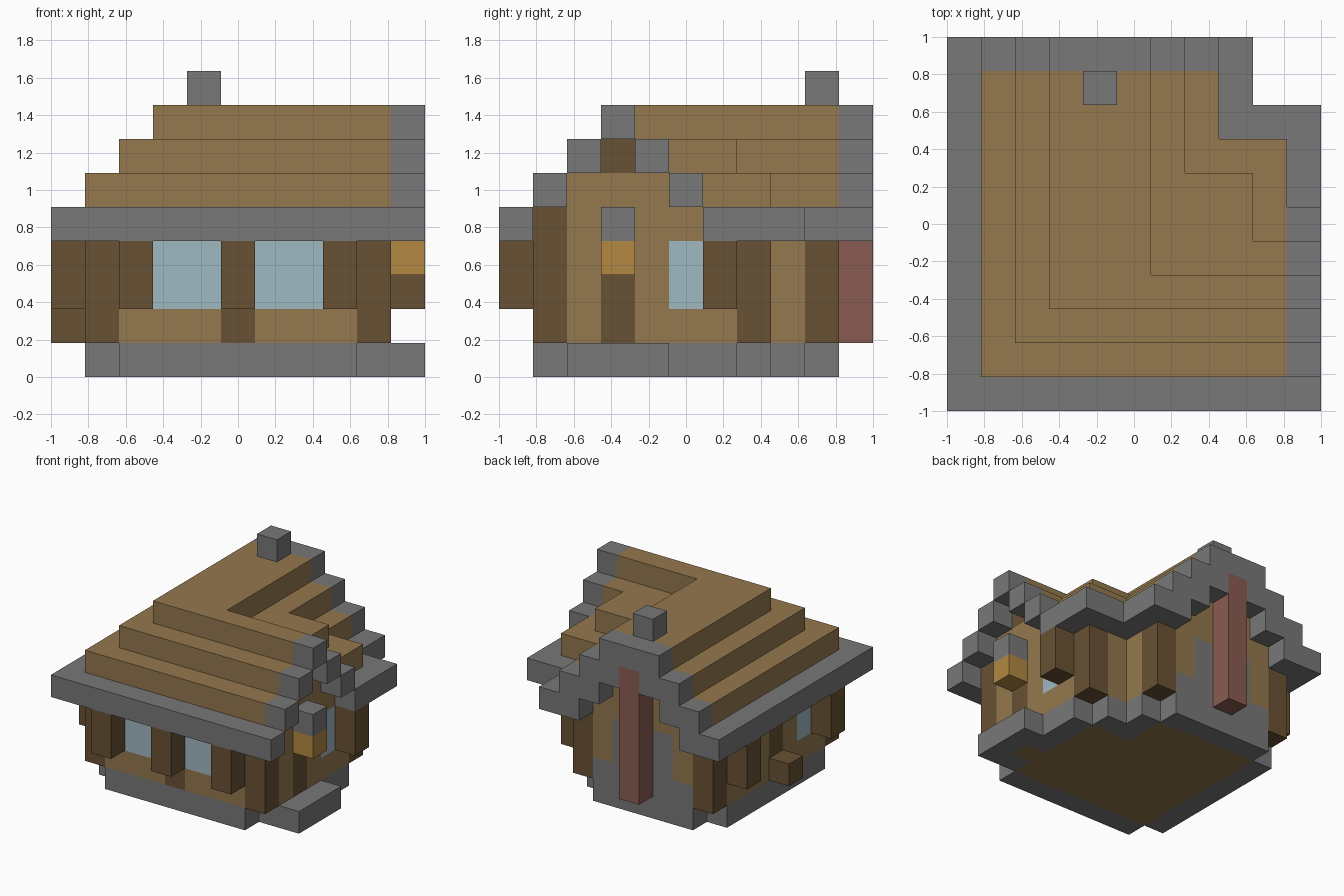
import bpy, bmesh
from mathutils import Vector

if "Cube" in bpy.data.objects:
    bpy.data.objects.remove(bpy.data.objects["Cube"], do_unlink=True)

U = 2 / 11  # edge length of one building block


def material(name, r, g, b):
    def linear(c):
        c /= 255
        return c / 12.92 if c < 0.04 else ((c + 0.055) / 1.055) ** 2.4
    m = bpy.data.materials.new(name)
    col = (linear(r), linear(g), linear(b), 1)
    m.use_nodes = True
    m.diffuse_color = col
    bsdf = m.node_tree.nodes["Principled BSDF"]
    bsdf.inputs["Base Color"].default_value = col
    bsdf.inputs["Roughness"].default_value = 0.9
    return m


stone = material("grey stone", 120, 120, 120)
plank = material("tan planks", 148, 120, 78)
log = material("dark log", 104, 81, 51)
glass = material("pale blue glass", 160, 184, 194)
glow = material("amber lamp", 178, 136, 66)
brick = material("red brick", 138, 92, 82)

cells = {}       # block position -> part name
part_mats = {}   # part name -> material


def fill(name, mat, xs, ys, zs):
    """Fill an inclusive block range; later parts replace earlier ones."""
    part_mats[name] = mat
    span = lambda r: range(r[0], r[1] + 1) if isinstance(r, tuple) else (r,)
    for i in span(xs):
        for j in span(ys):
            for k in span(zs):
                cells[i, j, k] = name


# Foundation: front wing plus rear body, corners left open under the posts
for xs, ys in (((2, 8), (1, 7)), ((1, 9), (2, 6)), ((1, 7), (2, 8)), ((2, 6), (2, 9))):
    fill("foundation", stone, xs, ys, 0)
    fill("walls", plank, xs, ys, (1, 4))
fill("floor", plank, (2, 8), (2, 6), 0)
fill("floor", plank, (2, 6), (7, 8), 0)
fill("floor", plank, 9, 3, 0)
fill("entrance_step", stone, 10, (2, 4), 0)

# Corner posts
for i, j in ((1, 1), (9, 1), (9, 7), (7, 9), (1, 9)):
    fill("corner_posts", log, i, j, (1, 4))

# Front windows with shutter posts
for i in (3, 6):
    fill("front_windows", glass, (i, i + 1), 1, (2, 3))
for i in (2, 5, 8):
    fill("front_shutters", log, i, 0, (2, 3))
fill("front_beam", log, 5, 1, (1, 3))

# Left wall as seen from the front: windows, shutters, beam and ledge
for j in (3, 7):
    fill("side_windows", glass, 1, j, (2, 3))
for j in (2, 8):
    fill("side_shutters", log, 0, j, (2, 3))
fill("side_beam", log, 1, 5, (1, 3))
fill("side_ledge", log, 0, 5, 1)

# Entrance wall: door, window, shutter
fill("door", log, 9, 3, (1, 3))
fill("entrance_window", glass, 9, 5, (2, 3))
fill("entrance_shutter", log, 10, 6, (2, 3))

# Stone hearth wall at the back
fill("hearth_wall", stone, (2, 6), 9, 1)
fill("hearth_wall", stone, (3, 5), 9, (2, 3))

# Stepped roof: rear body and wing meeting in a valley
for n in range(3):
    k = 5 + n
    fill("roof", plank, (1 + n, 7 - n), (1 + n, 9), k)
fill("roof", plank, (1, 9), (1, 7), 5)
fill("roof", plank, (2, 8), (2, 6), 6)
fill("roof", plank, 9, (2, 4), 6)
fill("roof", plank, (3, 9), 3, 7)
fill("gable_beam", log, 9, 3, 6)

# Eaves
fill("eaves", stone, (0, 10), 0, 4)
fill("eaves", stone, 0, (0, 10), 4)
fill("eaves", stone, 8, (8, 10), 4)
fill("eaves", stone, (8, 10), 8, 4)
fill("eaves", stone, 10, (6, 8), 4)

# Stepped gable trims
for n in range(4):
    for j in (n, 6 - n):
        fill("entrance_gable_trim", stone, 10, j, 4 + n)
    fill("back_gable_trim", stone, (n, n + 1), 10, 4 + n)
    fill("back_gable_trim", stone, (7 - n, 8 - n), 10, 4 + n)

# Chimney
fill("chimney_breast", brick, 4, 10, (1, 6))
fill("chimney_pot", stone, 4, 9, 8)

# Hanging lamp above the door
fill("lamp", glow, 10, 3, 3)
fill("lamp_cap", stone, 10, 3, 4)

AXES = [Vector(a) * s for a in ((1, 0, 0), (0, 1, 0), (0, 0, 1)) for s in (1, -1)]


def build(name, mat):
    """Make the outer skin of one part and merge its flat faces."""
    bm = bmesh.new()
    for cell, owner in cells.items():
        if owner != name:
            continue
        c = Vector(cell) + Vector((0.5, 0.5, 0.5))
        for n in AXES:
            if tuple(int(a + b) for a, b in zip(cell, n)) in cells:
                continue
            u = Vector((n.y, n.z, n.x))
            v = n.cross(u)
            corners = [c + (n + u * a + v * b) / 2
                       for a, b in ((-1, -1), (1, -1), (1, 1), (-1, 1))]
            bm.faces.new([bm.verts.new((p.x * U - 1, p.y * U - 1, p.z * U))
                          for p in corners])
    bmesh.ops.remove_doubles(bm, verts=bm.verts[:], dist=U / 100)
    bmesh.ops.dissolve_limit(bm, angle_limit=0.01, verts=bm.verts[:], edges=bm.edges[:])
    mesh = bpy.data.meshes.new(name)
    bm.to_mesh(mesh)
    bm.free()
    mesh.materials.append(mat)
    bpy.context.collection.objects.link(bpy.data.objects.new(name, mesh))


for part, mat in part_mats.items():
    build(part, mat)
